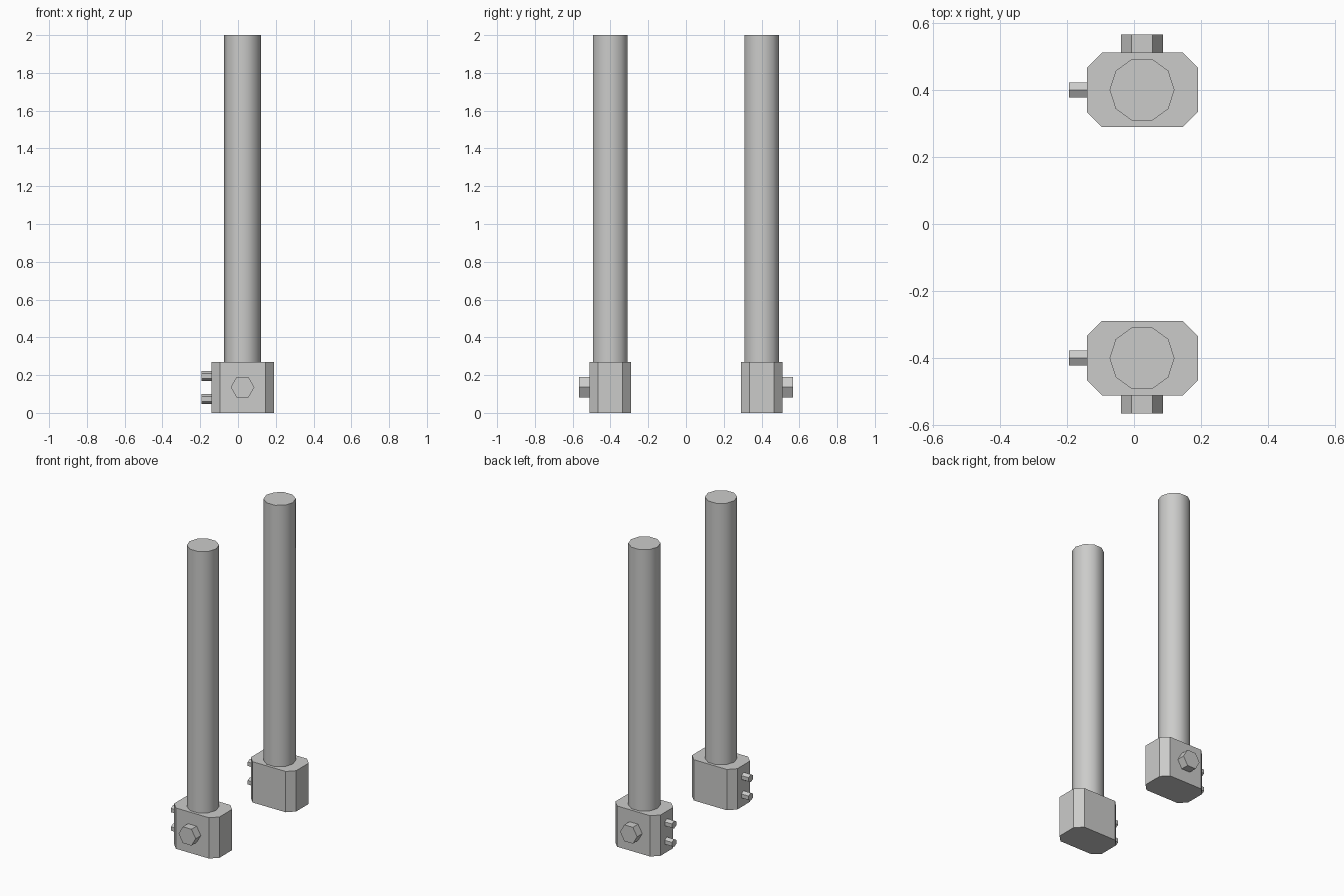
import bpy, math
from mathutils import Matrix

if "Cube" in bpy.data.objects:
    bpy.data.objects.remove(bpy.data.objects["Cube"])

CX, CY = 0.024, 0.401      # post axis
H = 0.27                   # block height

grey = bpy.data.materials.new("light_grey")
grey.diffuse_color = (0.6, 0.6, 0.59, 1)
grey.use_nodes = True
grey.node_tree.nodes["Principled BSDF"].inputs["Base Color"].default_value = grey.diffuse_color


def prism(name, outline, length, matrix):
    """Extrude a closed outline along local z, then place it."""
    n = len(outline)
    verts = [(x, y, z) for z in (0, length) for x, y in outline]
    faces = [tuple(range(n))[::-1], tuple(range(n, 2 * n))]
    faces += [(i, (i + 1) % n, n + (i + 1) % n, n + i) for i in range(n)]
    mesh = bpy.data.meshes.new(name)
    mesh.from_pydata(verts, [], faces)
    mesh.transform(matrix)
    mesh.materials.append(grey)
    obj = bpy.data.objects.new(name, mesh)
    bpy.context.collection.objects.link(obj)
    # second copy on the opposite side
    mod = obj.modifiers.new("mirror", 'MIRROR')
    mod.use_axis = (False, True, False)
    mod.use_mirror_merge = False
    return obj


def ring(n, r, start=0.0):
    return [(r * math.cos(start + math.tau * i / n),
             r * math.sin(start + math.tau * i / n)) for i in range(n)]


# Clamp block with chamfered vertical corners
hx, hy, c = 0.166, 0.111, 0.045
block = [(hx, -hy + c), (hx, hy - c), (hx - c, hy), (-hx + c, hy),
         (-hx, hy - c), (-hx, -hy + c), (-hx + c, -hy), (hx - c, -hy)]
prism("clamp_block", block, H, Matrix.Translation((CX + 0.001, CY, 0)))

# Ten-sided post with smooth sides and flat ends
post = prism("post", ring(10, 0.097), 2 - H, Matrix.Translation((CX, CY, H)))
for p in post.data.polygons:
    p.use_smooth = abs(p.normal.z) < 0.5
for e in post.data.edges:
    a, b = (post.data.vertices[v].co.z for v in e.vertices)
    e.use_edge_sharp = abs(a - b) < 1e-5

# Large hexagonal bolt head on the outer face
prism("bolt_head", ring(6, 0.0625), 0.054,
      Matrix.Translation((CX, CY + hy, 0.136)) @ Matrix.Rotation(-math.pi / 2, 4, 'X'))

# Two small hexagonal pegs on the left face
for i, z in enumerate((0.073, 0.195)):
    prism(f"side_peg_{i + 1}", ring(6, 0.026), 0.053,
          Matrix.Translation((CX + 0.001 - hx, CY, z)) @ Matrix.Rotation(-math.pi / 2, 4, 'Y'))
